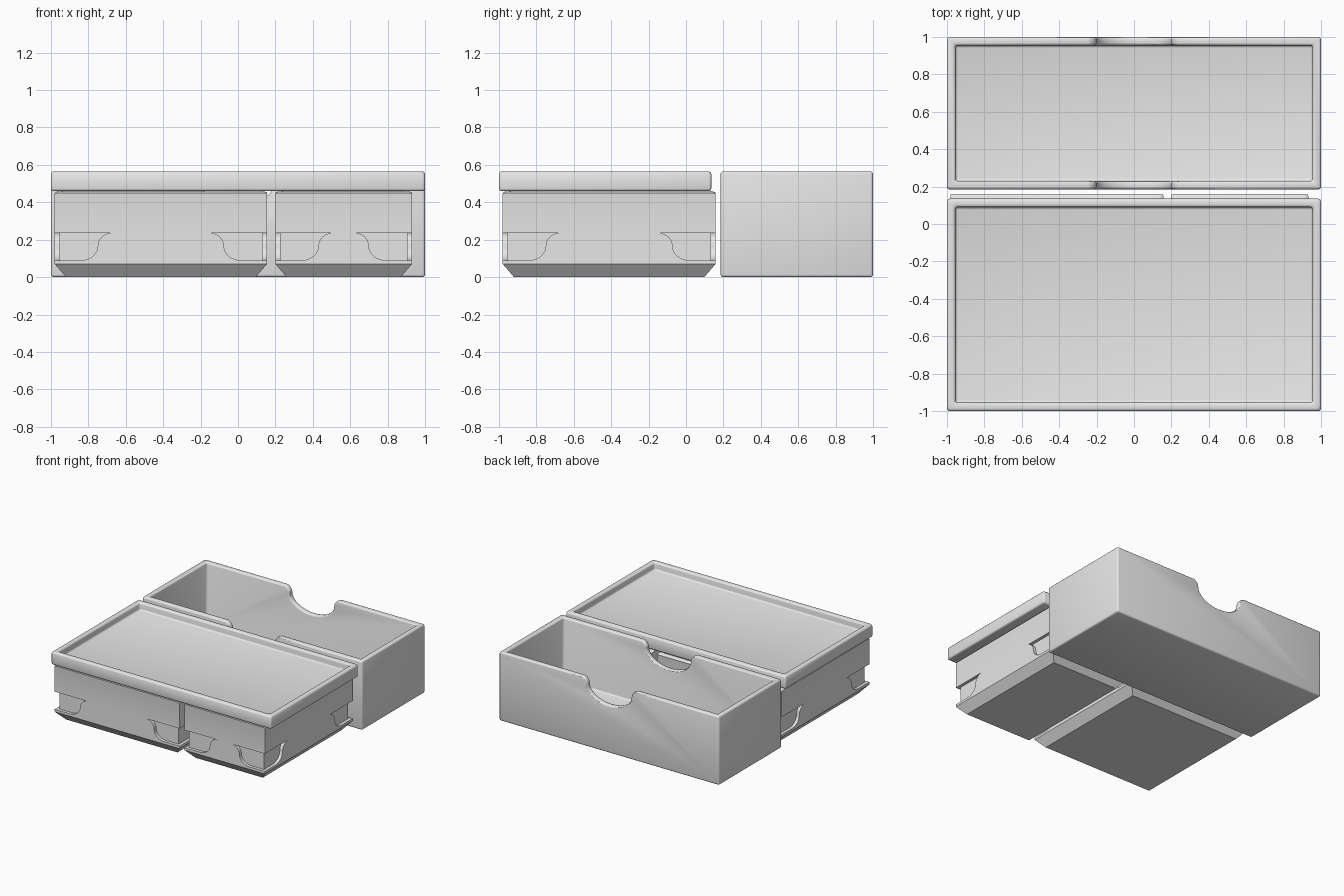
import bpy, bmesh
from math import sin, cos, pi
from mathutils import Matrix, Vector

if "Cube" in bpy.data.objects:
    bpy.data.objects.remove(bpy.data.objects["Cube"], do_unlink=True)

grey = bpy.data.materials.new("light_grey")
grey.use_nodes = True
grey.diffuse_color = (0.8, 0.8, 0.8, 1)
grey.node_tree.nodes["Principled BSDF"].inputs["Base Color"].default_value = grey.diffuse_color


def make_object(name, bm):
    bmesh.ops.recalc_face_normals(bm, faces=bm.faces)
    mesh = bpy.data.meshes.new(name)
    bm.to_mesh(mesh)
    bm.free()
    mesh.materials.append(grey)
    ob = bpy.data.objects.new(name, mesh)
    bpy.context.collection.objects.link(ob)
    return ob


def activate(ob):
    bpy.ops.object.select_all(action="DESELECT")
    ob.select_set(True)
    bpy.context.view_layer.objects.active = ob


def smooth(ob):
    activate(ob)
    bpy.ops.object.shade_smooth_by_angle(angle=pi / 6)


def loft(x0, x1, y0, y1, rings):
    """Rectangular rings given as (inset, height), bridged and capped."""
    bm = bmesh.new()
    loops = []
    for i, z in rings:
        corners = ((x0 + i, y0 + i), (x1 - i, y0 + i), (x1 - i, y1 - i), (x0 + i, y1 - i))
        loops.append([bm.verts.new((x, y, z)) for x, y in corners])
    for a, b in zip(loops, loops[1:]):
        for k in range(4):
            n = (k + 1) % 4
            bm.faces.new((a[k], a[n], b[n], b[k]))
    bm.faces.new(loops[0])
    bm.faces.new(loops[-1])
    bmesh.ops.recalc_face_normals(bm, faces=bm.faces)
    return bm


def round_edges(bm, width, rule):
    edges = [e for e in bm.edges if rule(e)]
    bmesh.ops.bevel(bm, geom=edges, offset=width, segments=3, profile=0.5, affect="EDGES")


def s_curve(a, m, b, steps=8):
    """Two quarter arcs: level at a, upright at m, level at b."""
    ts = [k * pi / 2 / steps for k in range(steps + 1)]
    first = [(a[0] + (m[0] - a[0]) * sin(t), m[1] + (a[1] - m[1]) * cos(t)) for t in ts]
    second = [(b[0] + (m[0] - b[0]) * cos(t), m[1] + (b[1] - m[1]) * sin(t)) for t in ts]
    return first + second[1:]


def mirrored(points):
    return points + [(-x, z) for x, z in reversed(points) if abs(x) > 1e-5]


def prism(outline, y0, y1):
    bm = bmesh.new()
    face = bm.faces.new([bm.verts.new((x, y0, z)) for x, z in outline])
    out = bmesh.ops.extrude_face_region(bm, geom=[face])
    verts = [v for v in out["geom"] if isinstance(v, bmesh.types.BMVert)]
    bmesh.ops.translate(bm, verts=verts, vec=(0, y1 - y0, 0))
    return bm


TOP = 0.565

# Open drawer with a finger notch through front and back walls
drawer = make_object("drawer", loft(-1, 1, 0.185, 1, [(0, 0), (0, TOP), (0.045, TOP), (0.045, 0.045)]))
curve = s_curve((0.26, TOP + 0.002), (0.2, 0.51), (0, 0.39))
notch = make_object("notch_cutter", prism(mirrored([(0.26, 0.7)] + curve), 0, 1.2))
notch.hide_render = True
cut = drawer.modifiers.new("notch", "BOOLEAN")
cut.operation = "DIFFERENCE"
cut.solver = "EXACT"
cut.object = notch
soft = drawer.modifiers.new("soft_edges", "BEVEL")
soft.width = 0.014
soft.segments = 3
soft.limit_method = "ANGLE"
soft.angle_limit = pi / 4
soft.use_clamp_overlap = False
activate(drawer)
for name in ("notch", "soft_edges"):
    bpy.ops.object.modifier_apply(modifier=name)
bpy.data.objects.remove(notch, do_unlink=True)
smooth(drawer)

# Shallow lid with a raised rim
lid = loft(-1, 1, -1, 0.135, [(0, 0.46), (0, TOP), (0.045, TOP), (0.045, 0.505)])
round_edges(lid, 0.014, lambda e: True)
smooth(make_object("lid", lid))


# Bins: bevelled foot, thin rail, recessed waist and full upper band
def bin_box(name, x0, x1, y0, y1):
    bm = loft(x0, x1, y0, y1, [
        (0.06, 0), (0, 0.07), (0, 0.09), (0.025, 0.09), (0.025, 0.235),
        (0, 0.235), (0, 0.458), (0.045, 0.458), (0.045, 0.045)])
    round_edges(bm, 0.014, lambda e: min(v.co.z for v in e.verts) > 0.4)
    smooth(make_object(name, bm))
    # Curved pads fill the middle of the waist on all four sides
    centre = Vector(((x0 + x1) / 2, (y0 + y1) / 2, 0))
    half = ((x1 - x0) / 2, (y1 - y0) / 2)
    for k, side in enumerate(("front", "left", "back", "right")):
        w, d = half[k % 2], half[(k + 1) % 2]
        pts = s_curve((w - 0.3, 0.235), (w - 0.23, 0.165), (w - 0.14, 0.09))
        pad = prism(mirrored(pts), -d, -d + 0.03)
        pad.transform(Matrix.Translation(centre) @ Matrix.Rotation(k * pi / 2, 4, "Z"))
        smooth(make_object(f"{name}_{side}_pad", pad))


bin_box("large_bin", -0.98, 0.155, -0.98, 0.158)
bin_box("small_bin", 0.2, 0.93, -0.98, 0.158)
